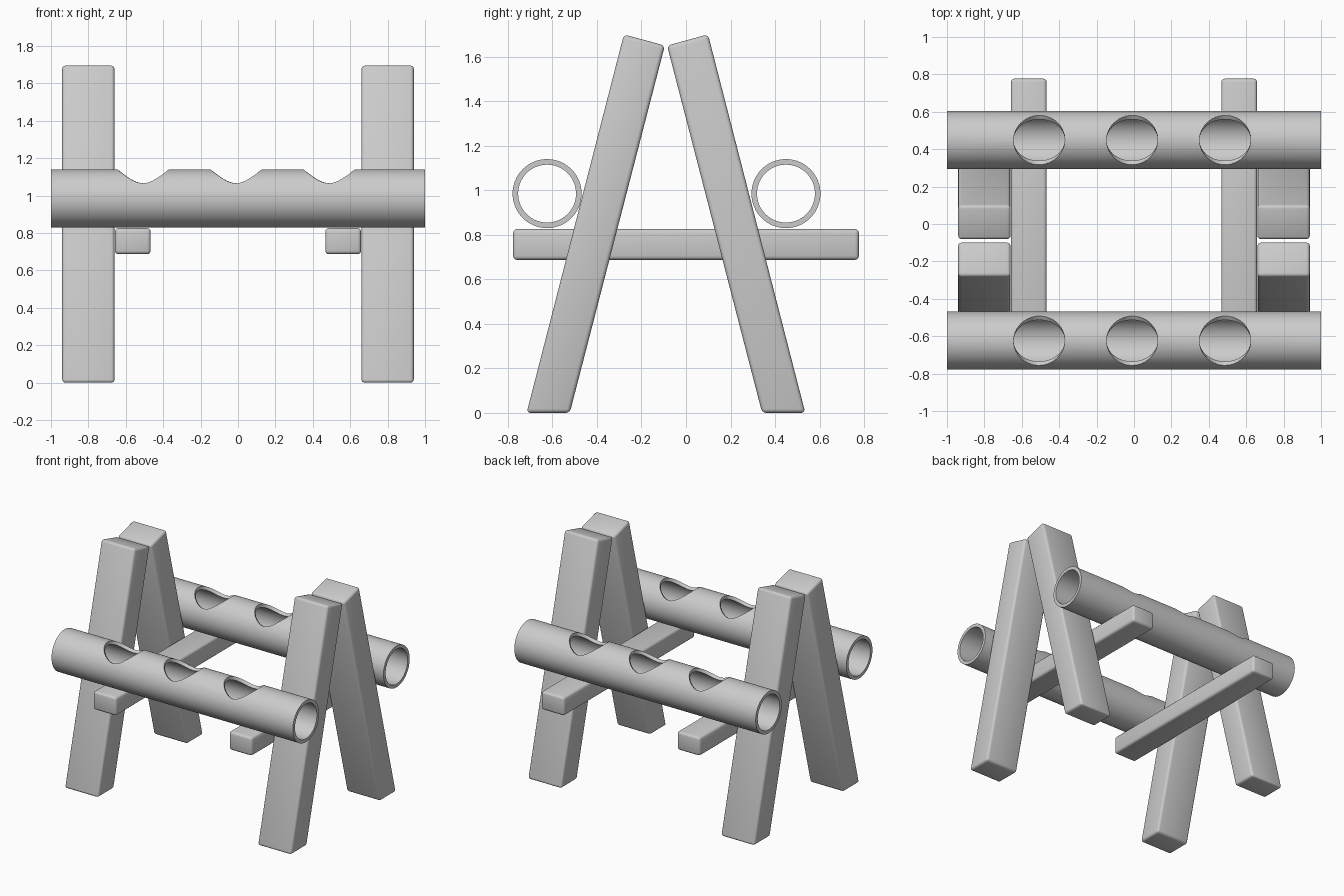
import bpy
import bmesh
from math import cos, sin, pi, radians, sqrt

default = bpy.data.objects.get("Cube")
if default:
    bpy.data.objects.remove(default, do_unlink=True)

GREY = (0.6, 0.6, 0.6, 1.0)
mat = bpy.data.materials.new("plain grey")
mat.use_nodes = True
mat.diffuse_color = GREY
for node in mat.node_tree.nodes:
    if node.type == 'BSDF_PRINCIPLED':
        node.inputs["Base Color"].default_value = GREY

PIPE_R, WALL = 0.155, 0.025
PIPE_Z = 0.985


def make_object(name, bm):
    bmesh.ops.recalc_face_normals(bm, faces=bm.faces)
    mesh = bpy.data.meshes.new(name)
    bm.to_mesh(mesh)
    bm.free()
    mesh.materials.append(mat)
    obj = bpy.data.objects.new(name, mesh)
    bpy.context.collection.objects.link(obj)
    return obj


def smooth(obj, angle=35):
    bpy.ops.object.select_all(action='DESELECT')
    obj.select_set(True)
    bpy.context.view_layer.objects.active = obj
    bpy.ops.object.shade_smooth_by_angle(angle=radians(angle))


def beam(name, profile, x0, x1):
    """Extrude a (y, z) profile along x and round its edges."""
    bm = bmesh.new()
    face = bm.faces.new([bm.verts.new((x0, y, z)) for y, z in profile])
    out = bmesh.ops.extrude_face_region(bm, geom=[face])
    for v in out["geom"]:
        if isinstance(v, bmesh.types.BMVert):
            v.co.x = x1
    bmesh.ops.bevel(bm, geom=bm.edges[:], offset=0.018, segments=3,
                    profile=0.5, affect='EDGES')
    smooth(make_object(name, bm))


def hole_cutter(x_positions, y_mid, sides=48):
    """Plugs whose side walls run radially to the pipe axis."""
    bm = bmesh.new()
    for cx in x_positions:
        rings, poles = [], []
        for k in (0.7, 1.4):
            ring = []
            for i in range(sides):
                a = 2 * pi * i / sides
                y = 0.132 * sin(a)
                z = sqrt(PIPE_R ** 2 - y * y)
                ring.append(bm.verts.new((cx + 0.137 * cos(a),
                                          y_mid + y * k, PIPE_Z + z * k)))
            rings.append(ring)
            poles.append(bm.verts.new((cx, y_mid, PIPE_Z + PIPE_R * k)))
        low, high = rings
        for i in range(sides):
            j = (i + 1) % sides
            bm.faces.new((low[i], low[j], high[j], high[i]))
            bm.faces.new((low[j], low[i], poles[0]))
            bm.faces.new((high[i], high[j], poles[1]))
    cutter = make_object("hole_cutter", bm)
    cutter.hide_render = True
    return cutter


def pipe(name, y_mid, sides=64):
    """Hollow tube along x with three openings in its top."""
    bm = bmesh.new()
    loops = []
    for x, r in ((-1, PIPE_R), (1, PIPE_R),
                 (1, PIPE_R - WALL), (-1, PIPE_R - WALL)):
        loops.append([bm.verts.new((x, y_mid + r * cos(2 * pi * i / sides),
                                    PIPE_Z + r * sin(2 * pi * i / sides)))
                      for i in range(sides)])
    for n in range(4):
        a, b = loops[n], loops[(n + 1) % 4]
        for i in range(sides):
            j = (i + 1) % sides
            bm.faces.new((a[i], a[j], b[j], b[i]))
    obj = make_object(name, bm)

    cutter = hole_cutter((-0.507, -0.01, 0.487), y_mid)
    mod = obj.modifiers.new("holes", 'BOOLEAN')
    mod.operation = 'DIFFERENCE'
    mod.solver = 'EXACT'
    mod.object = cutter
    bpy.context.view_layer.update()
    depsgraph = bpy.context.evaluated_depsgraph_get()
    cut = bpy.data.meshes.new_from_object(obj.evaluated_get(depsgraph))
    obj.modifiers.clear()
    obj.data = cut
    bpy.data.objects.remove(cutter, do_unlink=True)
    smooth(obj)


# Leaning legs: flat feet, square-cut tops, mirrored about the ridge
RIDGE_Y = -0.09
LEG = ((0.626, 0), (0.189, 1.7), (0.005, 1.65), (0.432, 0))
BAR = ((-0.777, 0.687), (0.777, 0.687), (0.777, 0.826), (-0.777, 0.826))
for side, s in (("left", 1), ("right", -1)):
    for end, d in (("front", -1), ("back", 1)):
        beam(f"{end}_{side}_leg", [(RIDGE_Y + d * y, z) for y, z in LEG],
             s * 0.66, s * 0.94)
    # Cross bar carrying the pipes, on the inner side of the legs
    beam(f"{side}_cross_bar", BAR, s * 0.467, s * 0.658)

# Pipes resting on the cross bars
pipe("front_pipe", -0.624)
pipe("back_pipe", 0.449)
